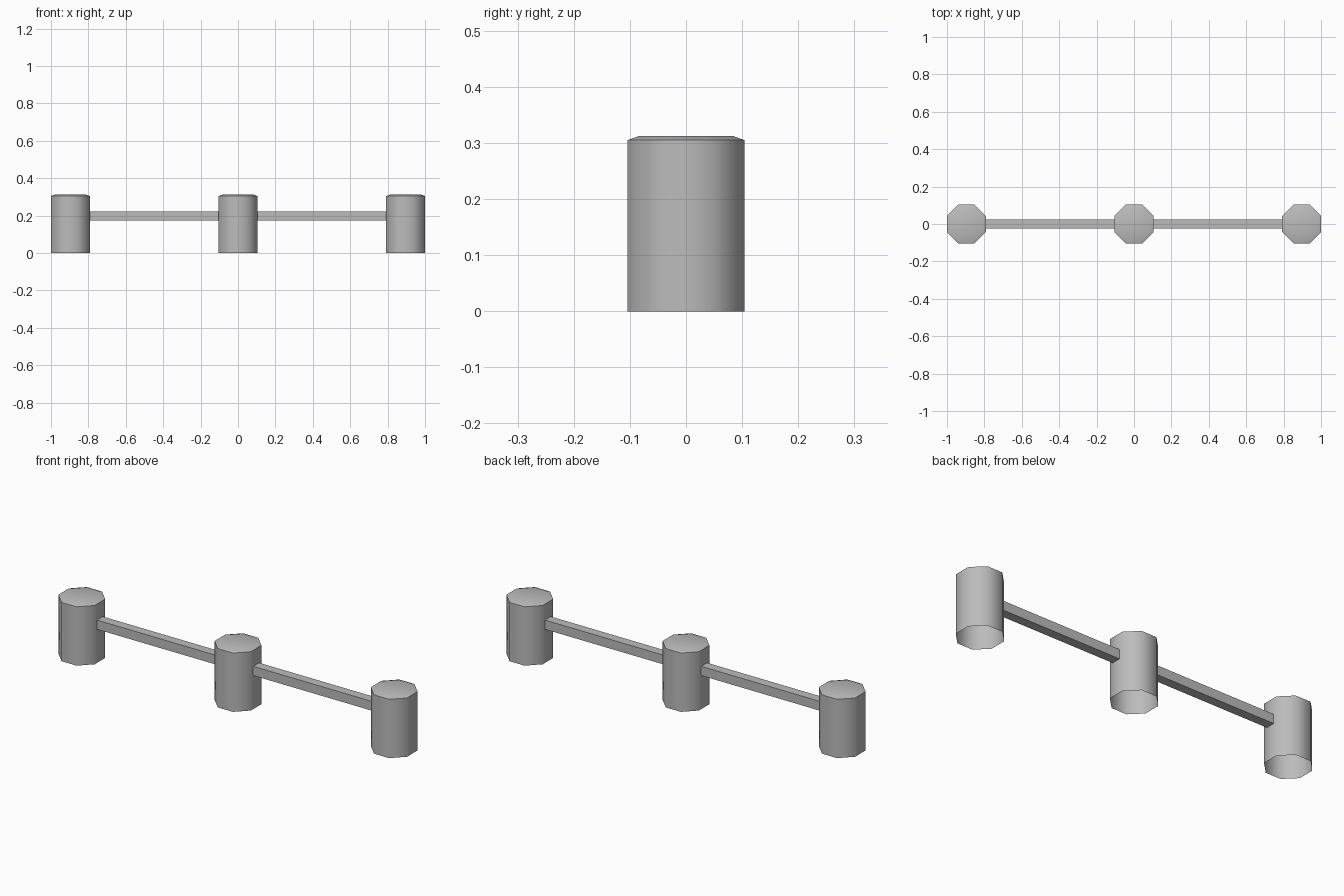
import bpy, bmesh
from math import cos, sin, pi, radians

cube = bpy.data.objects.get("Cube")
if cube:
    bpy.data.objects.remove(cube, do_unlink=True)

GREY = (0.5, 0.5, 0.5, 1)
metal = bpy.data.materials.new("plain grey")
metal.use_nodes = True
metal.diffuse_color = GREY
metal.node_tree.nodes["Principled BSDF"].inputs["Base Color"].default_value = GREY

APOTHEM = 0.104          # half width of a post across its flats
END = 1 - APOTHEM        # centre of the outer posts


def finish(name, bm, location):
    bmesh.ops.recalc_face_normals(bm, faces=bm.faces)
    mesh = bpy.data.meshes.new(name)
    bm.to_mesh(mesh)
    bm.free()
    mesh.materials.append(metal)
    obj = bpy.data.objects.new(name, mesh)
    obj.location = location
    bpy.context.collection.objects.link(obj)
    return obj


def octagon(bm, apothem, z):
    r = apothem / cos(pi / 8)
    angles = [pi / 8 + i * pi / 4 for i in range(8)]
    return [bm.verts.new((r * cos(a), r * sin(a), z)) for a in angles]


# Octagonal post, open underneath, with a shallow chamfered cap
def post(name, x):
    bm = bmesh.new()
    rings = [octagon(bm, a, z) for a, z in
             ((APOTHEM, 0), (APOTHEM, 0.305), (0.085, 0.312))]
    for low, high in zip(rings, rings[1:]):
        for i in range(8):
            j = (i + 1) % 8
            bm.faces.new((low[i], low[j], high[j], high[i]))
    bm.faces.new(rings[-1])
    obj = finish(name, bm, (x, 0, 0))
    bpy.ops.object.select_all(action='DESELECT')
    obj.select_set(True)
    bpy.context.view_layer.objects.active = obj
    bpy.ops.object.shade_smooth_by_angle(angle=radians(50))


# Square rail between two neighbouring posts
def rail(name, x):
    bm = bmesh.new()
    bmesh.ops.create_cube(bm, size=1)
    bmesh.ops.scale(bm, vec=(END - 2 * APOTHEM, 0.048, 0.048), verts=bm.verts)
    finish(name, bm, (x, 0, 0.198))


post("middle_post", 0)
for side, sign in (("left", 1), ("right", -1)):
    post(side + "_post", sign * END)
    rail(side + "_rail", sign * END / 2)
